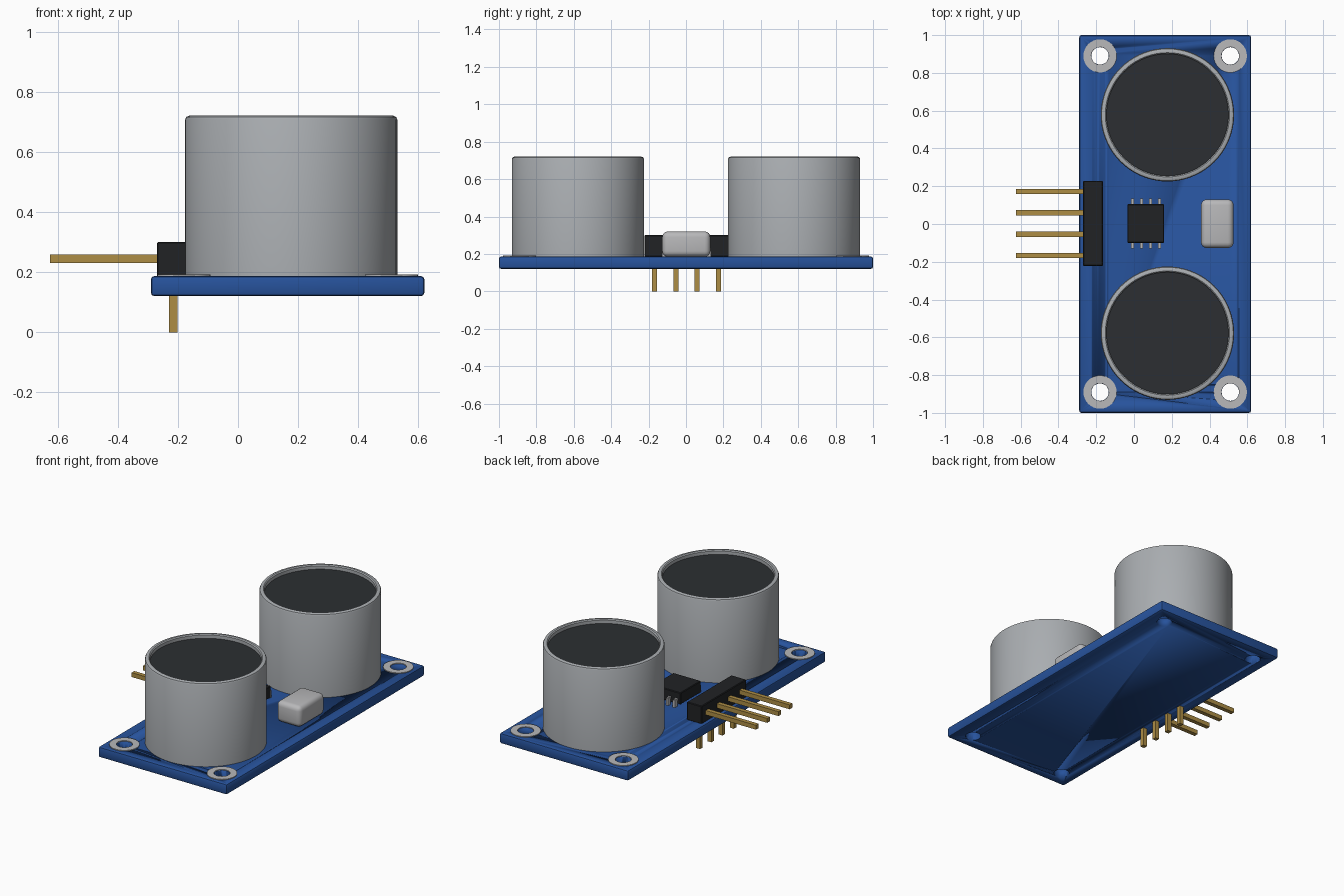
import bpy, bmesh, math
from mathutils import Vector

if "Cube" in bpy.data.objects:
    bpy.data.objects.remove(bpy.data.objects["Cube"])

def mat(name, r, g, b):
    m = bpy.data.materials.new(name)
    m.diffuse_color = (r, g, b, 1)
    m.use_nodes = True
    m.node_tree.nodes["Principled BSDF"].inputs["Base Color"].default_value = m.diffuse_color
    return m

BLUE = mat("board_blue", 0.02, 0.085, 0.33)
METAL = mat("can_metal", 0.40, 0.42, 0.44)
SILVER = mat("silver", 0.48, 0.48, 0.49)
DARK = mat("mesh_dark", 0.025, 0.028, 0.032)
BLACK = mat("black_plastic", 0.015, 0.016, 0.018)
GOLD = mat("gold", 0.42, 0.27, 0.06)

def finish(name, bm, material, angle=None):
    bmesh.ops.recalc_face_normals(bm, faces=bm.faces[:])
    me = bpy.data.meshes.new(name)
    bm.to_mesh(me)
    bm.free()
    ob = bpy.data.objects.new(name, me)
    bpy.context.collection.objects.link(ob)
    if material:
        me.materials.append(material)
    if angle:
        bpy.ops.object.select_all(action='DESELECT')
        ob.select_set(True)
        bpy.context.view_layer.objects.active = ob
        bpy.ops.object.shade_smooth_by_angle(angle=math.radians(angle))
    return ob

def box(name, lo, hi, material, bevel=0, segments=2):
    lo, hi = Vector(lo), Vector(hi)
    bm = bmesh.new()
    bmesh.ops.create_cube(bm, size=1)
    for v in bm.verts:
        v.co = (lo + hi) / 2 + Vector(a * b for a, b in zip(v.co, hi - lo))
    if bevel:
        bmesh.ops.bevel(bm, geom=bm.edges[:], offset=bevel, segments=segments,
                        profile=0.5, affect='EDGES')
    return finish(name, bm, material, 35 if bevel else None)

def lathe(name, x, y, profile, material, steps=64, closed=False):
    bm = bmesh.new()
    vs = [bm.verts.new((x + r, y, z)) for r, z in profile]
    es = [bm.edges.new(p) for p in zip(vs, vs[1:])]
    if closed:
        es.append(bm.edges.new((vs[-1], vs[0])))
    bmesh.ops.spin(bm, geom=vs + es, cent=(x, y, 0), axis=(0, 0, 1),
                   angle=2 * math.pi, steps=steps)
    bmesh.ops.remove_doubles(bm, verts=bm.verts[:], dist=1e-5)
    return finish(name, bm, material, 35)

def extrude_y(name, outline, y, width, material):
    bm = bmesh.new()
    f = bm.faces.new([bm.verts.new((x, y - width / 2, z)) for x, z in outline])
    r = bmesh.ops.extrude_face_region(bm, geom=[f])
    bmesh.ops.translate(bm, vec=(0, width, 0),
                        verts=[v for v in r['geom'] if isinstance(v, bmesh.types.BMVert)])
    return finish(name, bm, material)

# Circuit board with four mounting holes
TOP = 0.187
board = box("circuit_board", (-0.29, -1, 0.12), (0.62, 1, TOP), BLUE, 0.012)
holes = [(x, y) for x in (-0.18, 0.51) for y in (-0.89, 0.89)]
for i, (x, y) in enumerate(holes):
    cutter = lathe(f"hole_cutter_{i}", x, y,
                   [(0, 0.05), (0.046, 0.05), (0.046, 0.25), (0, 0.25)], None, 32)
    cutter.hide_render = True
    cutter.hide_set(True)
    mod = board.modifiers.new("hole", 'BOOLEAN')
    mod.operation, mod.solver, mod.object = 'DIFFERENCE', 'EXACT', cutter
    # Solder ring around each hole
    lathe(f"mount_ring_{i}", x, y, [(0.047, TOP - 0.004), (0.088, TOP - 0.004),
          (0.088, TOP + 0.005), (0.047, TOP + 0.005)], SILVER, 32, True)

bpy.context.view_layer.update()
evaluated = board.evaluated_get(bpy.context.evaluated_depsgraph_get())
new_mesh = bpy.data.meshes.new_from_object(evaluated)
board.modifiers.clear()
board.data = new_mesh
for ob in [o for o in bpy.data.objects if o.name.startswith("hole_cutter")]:
    bpy.data.objects.remove(ob)

# Two transducer cans with recessed dark mesh discs
for side, y in (("near", -0.578), ("far", 0.578)):
    lathe(f"transducer_can_{side}", 0.177, y,
          [(0, TOP), (0.353, TOP), (0.353, 0.707), (0.349, 0.716), (0.340, 0.72),
           (0.329, 0.72), (0.323, 0.714), (0.323, 0.68), (0, 0.68)], METAL, 72)
    lathe(f"transducer_mesh_{side}", 0.177, y,
          [(0, 0.675), (0.323, 0.675), (0.323, 0.693), (0, 0.693)], DARK, 72)

# Right-angle pin header
box("header_block", (-0.27, -0.222, TOP - 0.002), (-0.165, 0.228, 0.30), BLACK, 0.004, 1)
for i in range(4):
    extrude_y(f"header_pin_{i}", [(-0.625, 0.23), (-0.23, 0.23), (-0.23, 0), (-0.202, 0),
              (-0.202, 0.258), (-0.625, 0.258)], 0.173 - i * 0.1135, 0.027, GOLD)

# Controller chip with gull-wing legs
box("chip_body", (-0.035, -0.1, 0.20), (0.16, 0.105, 0.275), BLACK, 0.004, 1)
for s in (-1, 1):
    for i in range(4):
        x = -0.008 + i * 0.048
        label = f"{'near' if s < 0 else 'far'}_{i}"
        ys = sorted((0.0025 + s * 0.09, 0.0025 + s * 0.118))
        box(f"chip_leg_{label}", (x - 0.008, ys[0], 0.222), (x + 0.008, ys[1], 0.236), SILVER)
        ys = sorted((0.0025 + s * 0.106, 0.0025 + s * 0.132))
        box(f"chip_foot_{label}", (x - 0.008, ys[0], TOP), (x + 0.008, ys[1], 0.232), SILVER)

# Crystal can
box("crystal_can", (0.355, -0.127, TOP - 0.002), (0.527, 0.13, 0.32), SILVER, 0.03, 4)
